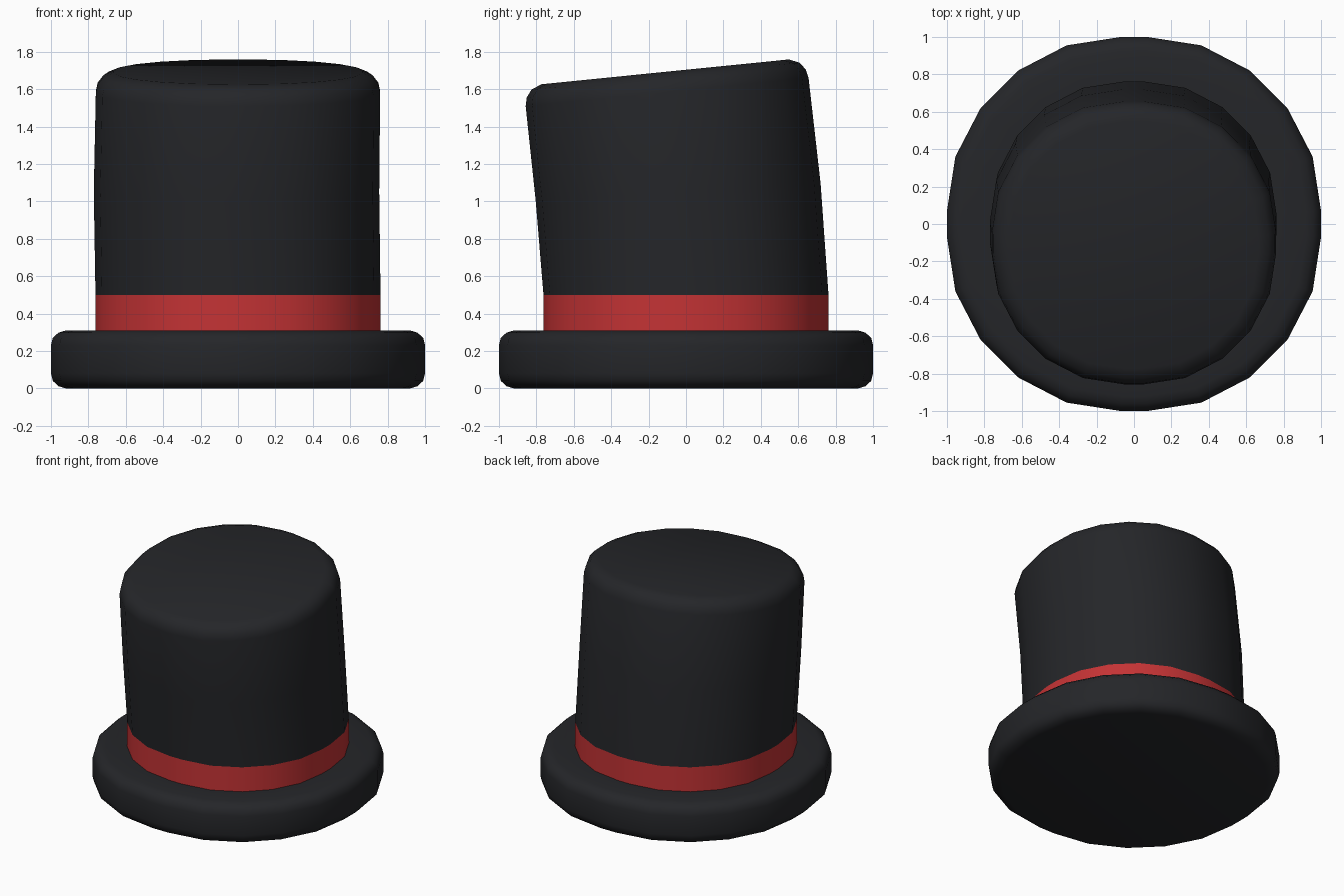
import bpy, bmesh, math

if "Cube" in bpy.data.objects:
    bpy.data.objects.remove(bpy.data.objects["Cube"])

# Outline shared by every ring: one quadrant of rim points, turned four times
QUAD = [(1.0, 0.07), (0.955, 0.36), (0.82, 0.62),
        (0.62, 0.82), (0.36, 0.955), (0.07, 1.0)]
OUTLINE = []
for k in range(4):
    c, s = round(math.cos(k * math.pi / 2)), round(math.sin(k * math.pi / 2))
    OUTLINE += [(c * x - s * y, s * x + c * y) for x, y in QUAD]


def material(name, rgb):
    m = bpy.data.materials.new(name)
    m.diffuse_color = (*rgb, 1)
    m.use_nodes = True
    m.node_tree.nodes["Principled BSDF"].inputs["Base Color"].default_value = m.diffuse_color
    return m


def ring(r, z, y=0.0, tilt=0.0, x=0.0):
    """Outline scaled to r, centred on (x, y, z), tipped forward by tilt."""
    return [(x + r * px, y + r * py * math.cos(tilt), z + r * py * math.sin(tilt))
            for px, py in OUTLINE]


def loft(name, rings, mat, cap_first=False, cap_last=False):
    bm = bmesh.new()
    loops = [[bm.verts.new(p) for p in r] for r in rings]
    n = len(OUTLINE)
    for a, b in zip(loops, loops[1:]):
        for i in range(n):
            j = (i + 1) % n
            bm.faces.new((a[i], a[j], b[j], b[i]))
    if cap_first:
        bm.faces.new(loops[0][::-1])
    if cap_last:
        bm.faces.new(loops[-1])
    me = bpy.data.meshes.new(name)
    bm.to_mesh(me)
    bm.free()
    me.materials.append(mat)
    ob = bpy.data.objects.new(name, me)
    bpy.context.collection.objects.link(ob)
    bpy.ops.object.select_all(action='DESELECT')
    ob.select_set(True)
    bpy.context.view_layer.objects.active = ob
    bpy.ops.object.shade_smooth_by_angle(angle=math.radians(40))
    return ob


felt = material("black_felt", (0.018, 0.019, 0.022))
red = material("red_ribbon", (0.55, 0.033, 0.035))

# Brim: thick disc with rounded edges, running in to the band
brim = [(0.92, 0), (0.96, 0.012), (0.99, 0.04), (1.0, 0.08),
        (1.0, 0.23), (0.99, 0.27), (0.96, 0.298), (0.92, 0.31), (0.762, 0.31)]
loft("brim", [ring(r, z) for r, z in brim], felt, cap_first=True)

# Ribbon band
loft("band", [ring(0.762, 0.31), ring(0.762, 0.5)], red)

# Crown: leans forward as it rises, with a rounded top edge
rings = [ring(0.762, 0.5), ring(0.763, 1.05, -0.042, 0.062, -0.008)]
tilt = 0.1
for r, h in [(0.76, 0), (0.75, 0.045), (0.72, 0.085), (0.665, 0.108)]:
    rings.append(ring(r, 1.585 + h * math.cos(tilt), -0.101 - h * math.sin(tilt), tilt))
loft("crown", rings, felt, cap_last=True)
